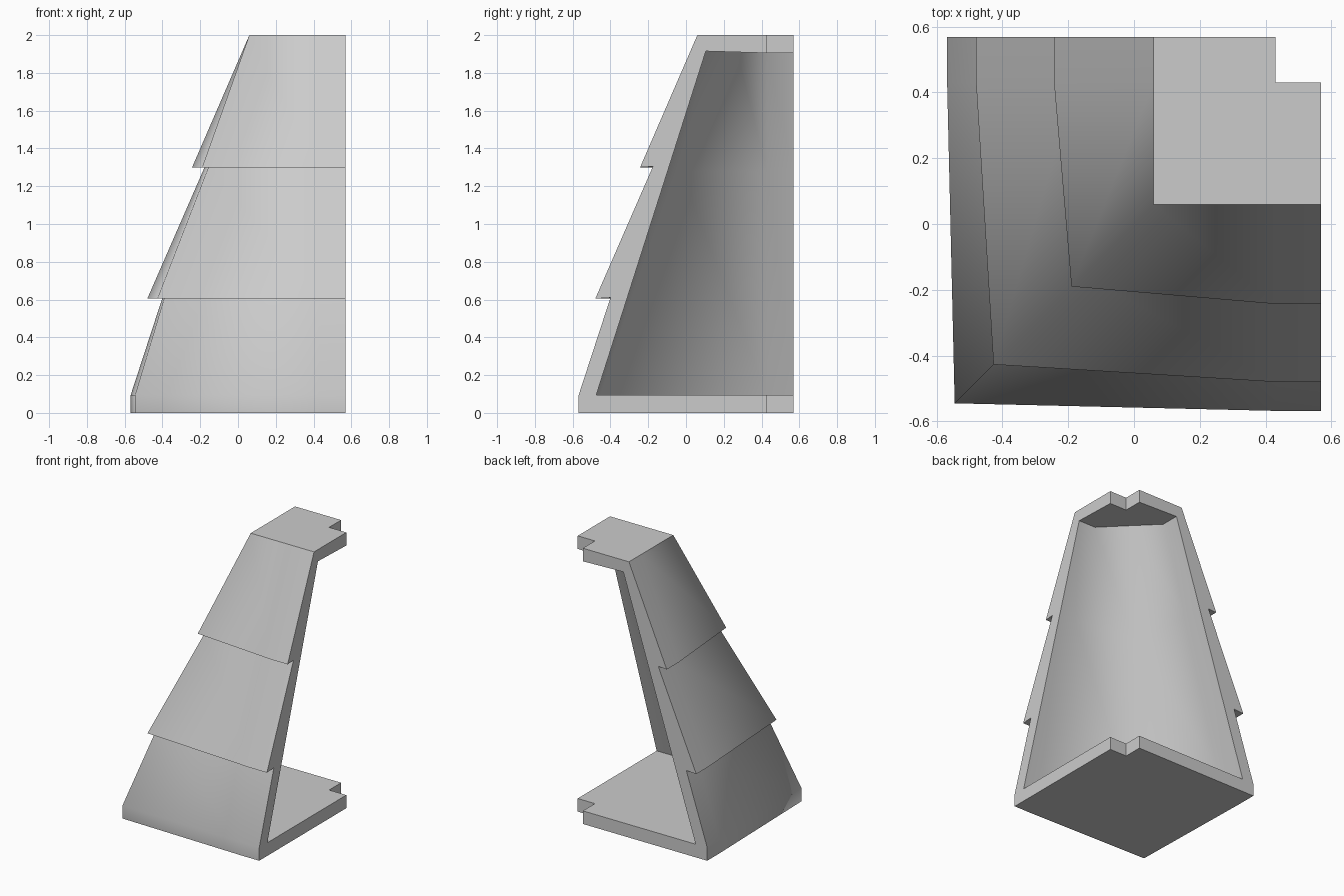
import bpy, bmesh

if "Cube" in bpy.data.objects:
    bpy.data.objects.remove(bpy.data.objects["Cube"])

E = 0.568      # open ends of the two walls
N = 0.43       # notch position at the free corner of both plates

# Rings of the wall: (height, wall line, corner position)
OUTER = [(0.0, -0.568, -0.545), (0.095, -0.568, -0.545),     # base rim
         (0.61, -0.40, -0.39), (0.605, -0.48, -0.427),       # lower step
         (1.305, -0.175, -0.155), (1.30, -0.243, -0.19),     # upper step
         (2.0, 0.06, 0.06)]
INNER = [(1.915, 0.105, 0.268), (1.28, -0.097, -0.03), (0.095, -0.475, -0.44)]
STEPS = (2, 4)  # outer bands that are flat undersides

bm = bmesh.new()


def ring(z, e, c):
    """L-shaped path from one open end round the corner to the other."""
    return [bm.verts.new((x, y, z)) for x, y in
            ((E, e), (N, e), (c, c), (e, N), (e, E))]


def notch(z):
    """Three points of the notched free plate corner."""
    return [bm.verts.new((x, y, z)) for x, y in ((N, E), (N, N), (E, N))]


def loft(rings, flat=()):
    for i, (a, b) in enumerate(zip(rings, rings[1:])):
        for j in range(4):
            f = bm.faces.new((a[j], a[j + 1], b[j + 1], b[j]))
            f.smooth = i not in flat


outer = [ring(*r) for r in OUTER]
inner = [ring(*r) for r in INNER]

# Outer stepped wall and inner wall
loft(outer, STEPS)
loft(inner)

# Plate surfaces: underside, floor, top, ceiling
under, floor = notch(0.0), notch(0.095)
top, ceiling = notch(2.0), notch(1.905)
for path, corner in ((outer[0], under), (inner[-1], floor),
                     (outer[-1], top), (inner[0], ceiling)):
    bm.faces.new(path + corner)

# Notch walls of both plates
for lo, hi in ((under, floor), (ceiling, top)):
    for j in range(2):
        bm.faces.new((lo[j], lo[j + 1], hi[j + 1], hi[j]))

# Frame-shaped cut faces at the two open ends
for end, k in ((0, 2), (-1, 0)):
    bm.faces.new([r[end] for r in outer] + [top[k], ceiling[k]] +
                 [r[end] for r in inner] + [floor[k], under[k]])

bmesh.ops.recalc_face_normals(bm, faces=bm.faces)
mesh = bpy.data.meshes.new("stepped_corner_shell")
bm.to_mesh(mesh)
bm.free()
obj = bpy.data.objects.new("stepped_corner_shell", mesh)
bpy.context.collection.objects.link(obj)
